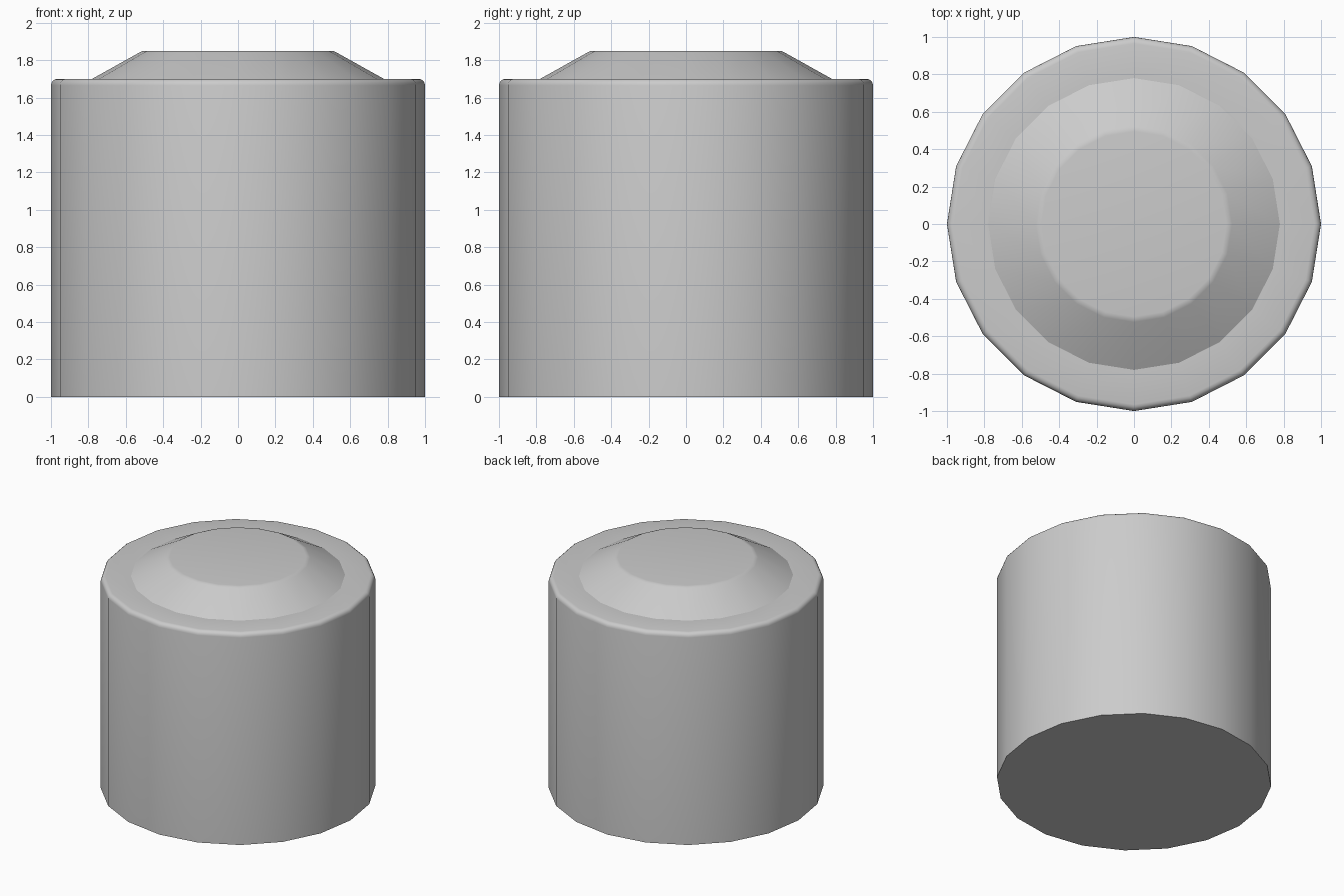
import bpy, bmesh
from math import cos, sin, tau, radians

if "Cube" in bpy.data.objects:
    bpy.data.objects.remove(bpy.data.objects["Cube"])

SIDES = 20


def lathe(name, profile):
    """Revolve (radius, height) points into a closed 20-sided solid."""
    bm = bmesh.new()
    rings = [[bm.verts.new((r * cos(tau * i / SIDES), r * sin(tau * i / SIDES), z))
              for i in range(SIDES)] for r, z in profile]
    for low, high in zip(rings, rings[1:]):
        for i in range(SIDES):
            j = (i + 1) % SIDES
            bm.faces.new((low[i], low[j], high[j], high[i]))
    bm.faces.new(rings[0][::-1])
    bm.faces.new(rings[-1])
    mesh = bpy.data.meshes.new(name)
    bm.to_mesh(mesh)
    bm.free()
    obj = bpy.data.objects.new(name, mesh)
    bpy.context.collection.objects.link(obj)
    bpy.ops.object.select_all(action='DESELECT')
    obj.select_set(True)
    bpy.context.view_layer.objects.active = obj
    bpy.ops.object.shade_smooth_by_angle(angle=radians(25))
    return obj


# Drum with a rounded upper rim, stepping in to a raised sloped cap
R = 0.035
rim = [(1 - R + R * cos(tau / 4 * k / 4), 1.7 - R + R * sin(tau / 4 * k / 4))
       for k in range(5)]
lathe("capped_drum", [(1, 0)] + rim +
      [(0.78, 1.7), (0.525, 1.842), (0.512, 1.848), (0.495, 1.85)])
